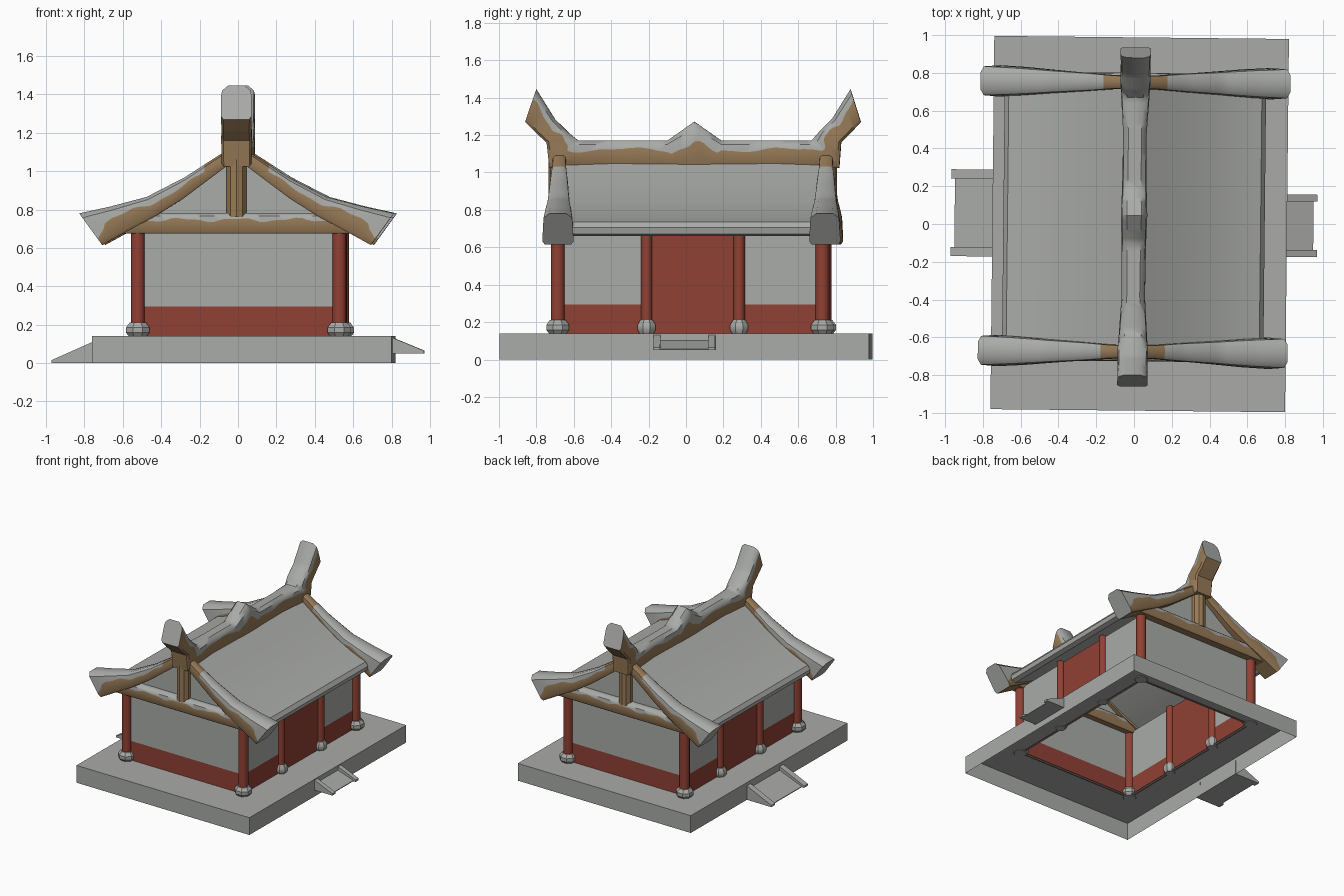
import bpy, bmesh, math
from mathutils import Vector

if "Cube" in bpy.data.objects:
    bpy.data.objects.remove(bpy.data.objects["Cube"])

TURN = math.radians(-0.6)          # whole building is turned slightly


def material(name, rgb):
    m = bpy.data.materials.new(name)
    m.diffuse_color = (*rgb, 1)
    m.use_nodes = True
    m.node_tree.nodes["Principled BSDF"].inputs["Base Color"].default_value = m.diffuse_color
    return m


STONE = material("pale grey", (0.40, 0.41, 0.39))
RED = material("dull red", (0.28, 0.052, 0.034))
WOOD = material("brown wood", (0.31, 0.195, 0.095))


def make(name, verts, faces, mats, idx=None, smooth=35, fix=True):
    me = bpy.data.meshes.new(name)
    me.from_pydata([tuple(v) for v in verts], [], faces)
    for m in mats:
        me.materials.append(m)
    if idx:
        me.polygons.foreach_set("material_index", idx)
    if fix:
        bm = bmesh.new()
        bm.from_mesh(me)
        bmesh.ops.recalc_face_normals(bm, faces=bm.faces)
        bm.to_mesh(me)
        bm.free()
    ob = bpy.data.objects.new(name, me)
    bpy.context.collection.objects.link(ob)
    ob.rotation_euler.z = TURN
    if smooth:
        bpy.ops.object.select_all(action='DESELECT')
        ob.select_set(True)
        bpy.context.view_layer.objects.active = ob
        bpy.ops.object.shade_smooth_by_angle(angle=math.radians(smooth))
    return ob


def lathe(name, x, y, profile, mat, sides):
    """Stack of rings (radius, z) with caps."""
    v, f = [], []
    for r, z in profile:
        for k in range(sides):
            a = 2 * math.pi * (k + 0.5) / sides
            v.append((x + r * math.cos(a), y + r * math.sin(a), z))
    for i in range(len(profile) - 1):
        for k in range(sides):
            n = (k + 1) % sides
            f.append((i * sides + k, i * sides + n, (i + 1) * sides + n, (i + 1) * sides + k))
    f += [tuple(range(sides)), tuple(range(len(v) - sides, len(v)))]
    return make(name, v, f, [mat])


def prism(name, outline, y0, y1, mat, smooth=35):
    """Outline in xz pushed along y."""
    n = len(outline)
    v = [(x, y, z) for y in (y0, y1) for x, z in outline]
    f = [(i, (i + 1) % n, n + (i + 1) % n, n + i) for i in range(n)]
    f += [tuple(range(n)), tuple(range(n, 2 * n))]
    return make(name, v, f, [mat], smooth=smooth)


def snowy_beam(name, stations, place, line, bare=None, sub=6):
    """Beam through stations (bottom, top, half_width); snow lies above the line(t)."""
    rows = []
    for a, b in zip(stations, stations[1:]):
        for s in range(sub):
            rows.append([p + (q - p) * s / sub for p, q in zip(a, b)])
    rows.append(list(stations[-1]))
    n = len(rows)
    v, f, idx = [], [], []
    for i, (bu, bz, tu, tz, w) in enumerate(rows):
        s = line(i / (n - 1))
        half = [(0.85, 0.0), (1.0, min(0.1, s * 0.5)), (1.0, s), (0.92, max(0.86, s + 0.04)), (0.55, 1.0)]
        for side, h in half + [(-p, h) for p, h in reversed(half)]:
            v.append(place(bu + (tu - bu) * h, side * w, bz + (tz - bz) * h))
    for i in range(n - 1):
        for k in range(10):
            m = (k + 1) % 10
            f.append((i * 10 + k, i * 10 + m, i * 10 + 10 + m, i * 10 + 10 + k))
            wood = k in (0, 1, 7, 8, 9) or (bare and bare(i / (n - 1)))
            idx.append(1 if wood else 0)
    f += [tuple(range(10)), tuple(range(len(v) - 10, len(v)))]
    idx += [0, 0]
    return make(name, v, f, [STONE, WOOD], idx, smooth=40)


# platform: open-bottomed box with an opening under the hall
X0, X1, Y0, Y1 = -0.515, 0.535, -0.68, 0.735


def rect(x0, x1, y0, y1, z):
    return [(x0, y0, z), (x1, y0, z), (x1, y1, z), (x0, y1, z)]


pv = rect(-0.75, 0.81, -0.988, 0.988, 0) + rect(-0.75, 0.81, -0.988, 0.988, 0.14) \
    + rect(X0 + .02, X1 - .02, Y0 + .02, Y1 - .02, 0.14)
pf = [(r + i, r + (i + 1) % 4, r + 4 + (i + 1) % 4, r + 4 + i) for r in (0, 4) for i in range(4)]
make("platform", pv, pf, [STONE], fix=False)

# walls: red skirting, grey plaster, full-height red doors on both long sides
D0, D1 = -0.205, 0.29
loop = [(X0, Y0), (X1, Y0), (X1, D0), (X1, D1), (X1, Y1), (X0, Y1), (X0, D1), (X0, D0)]
wv = [(x, y, z) for z in (0.135, 0.295, 0.69) for x, y in loop]
wf, wi = [], []
for r in range(2):
    for k in range(8):
        n = (k + 1) % 8
        wf.append((r * 8 + k, r * 8 + n, r * 8 + 8 + n, r * 8 + 8 + k))
        wi.append(1 if r == 0 or k in (2, 6) else 0)
make("walls", wv, wf, [STONE, RED], wi, fix=False)

# columns on stone feet
for x in (X0, X1):
    for y, r, foot in ((Y0, .037, .066), (D0, .03, .052), (D1, .03, .052), (Y1, .037, .066)):
        lathe("column", x, y, [(r, 0.14), (r, 0.70)], RED, 14)
        lathe("column_foot", x, y, [(foot * .72, .135), (foot, .158), (foot, .185), (foot * .7, .21)], STONE, 8)


# side steps: a ramp between two sloping cheeks
def steps(side, xa, x_cheek, x_ramp, y0, y1, w, low, high):
    for a, b in ((y0, y0 + w), (y1 - w, y1)):
        prism(side + "_step_cheek", [(xa, low), (x_cheek, low), (x_cheek, low + .015), (xa, high)], a, b, STONE)
    prism(side + "_step_ramp", [(xa, low), (x_ramp, low), (x_ramp, low + .006), (xa, high - .03)],
          y0 + w * .8, y1 - w * .8, STONE)


steps("right", 0.80, 0.97, 0.95, -0.165, 0.165, 0.037, 0.05, 0.135)
steps("left", -0.745, -0.97, -0.95, -0.18, 0.28, 0.048, 0.0, 0.115)

# roof: curved slab with a thick rolled eave
top = [(0, 1.09), (.08, 1.035), (.25, .925), (.40, .84), (.52, .785), (.62, .75), (.67, .735), (.692, .705), (.685, .672)]
low = [(.65, .66), (.61, .68), (.50, .735), (.38, .80), (.25, .885), (.08, 1.0), (0, 1.05)]
half = top + low
outline = half + [(-x, z) for x, z in reversed(half[1:-1])]
rn = len(half)
rv = [(s * x, y, z) for s in (1, -1) for y in (-0.66, 0.735) for x, z in half]
rf = []
for b in (0, 2 * rn):
    rf += [(b + i, b + i + 1, b + rn + i + 1, b + rn + i) for i in range(rn - 1)]
    for e in (b, b + rn):           # slab ends, as strips between top and underside
        t = list(range(9))
        rf += [(e + i, e + i + 1, e + rn - 2 - i, e + rn - 1 - i) for i in range(6)]
        rf.append((e + 6, e + 7, e + 8, e + 9))
make("roof", rv, rf, [STONE])

# gables: grey panel, tie beam, king post, two sloping snowy beams
slope = [(.02, 1.05, .04, 1.115, .036), (.10, .99, .12, 1.065, .037), (.28, .855, .27, .968, .05),
         (.42, .767, .47, .865, .062), (.56, .692, .66, .815, .075), (.70, .615, .82, .78, .083)]


def ragged(base, amp, freq, phase):
    return lambda t: base + amp * math.sin(freq * t + phase) + amp * .5 * math.sin(freq * 2.3 * t)


for gy, out in ((-0.677, -1), (0.75, 1)):
    prism("gable_panel", [(-.56, .70), (.56, .70), (.38, .82), (.22, .93), (0, 1.08), (-.22, .93), (-.38, .82)],
          gy - .005 - out * .012, gy + .005 - out * .012, STONE, 0)
    snowy_beam("tie_beam", [(-.62, .675, -.62, .782, .05), (.62, .675, .62, .782, .05)],
               lambda u, s, z, gy=gy: (u, gy + s, z), ragged(.66, .08, 26, 1), sub=40)
    lathe("king_post", 0, gy + out * .004, [(.054, .76), (.054, 1.06)], WOOD, 10)
    for sx in (1, -1):
        cut = ragged(.6, .07, 17, 2)
        snowy_beam("gable_beam", slope, lambda u, s, z, gy=gy, sx=sx: (sx * u, gy + s, z),
                   lambda t, c=cut: max(.12, c(t) - max(0, t - .9) * 4.5), bare=lambda t: t < .26)

# main ridge with upturned horns and a peak in the middle: (bottom y z, top y z, half width)
ridge = [(-.86, 1.27, -.80, 1.445, .08), (-.80, 1.21, -.70, 1.285, .078), (-.745, 1.16, -.63, 1.215, .08),
         (-.73, 1.025, -.575, 1.17, .078), (-.40, 1.025, -.38, 1.17, .062), (-.10, 1.025, -.10, 1.17, .065),
         (.045, 1.025, .045, 1.272, .07), (.19, 1.025, .19, 1.17, .065), (.49, 1.025, .47, 1.17, .062),
         (.82, 1.025, .67, 1.17, .078), (.83, 1.16, .71, 1.215, .08), (.88, 1.21, .78, 1.285, .078),
         (.935, 1.27, .88, 1.445, .08)]
wave = ragged(.66, .07, 38, .6)
snowy_beam("ridge_beam", ridge, lambda u, s, z: (s, u, z),
           lambda t: wave(t) - (.13 if abs(t - .5) < .07 else 0))
